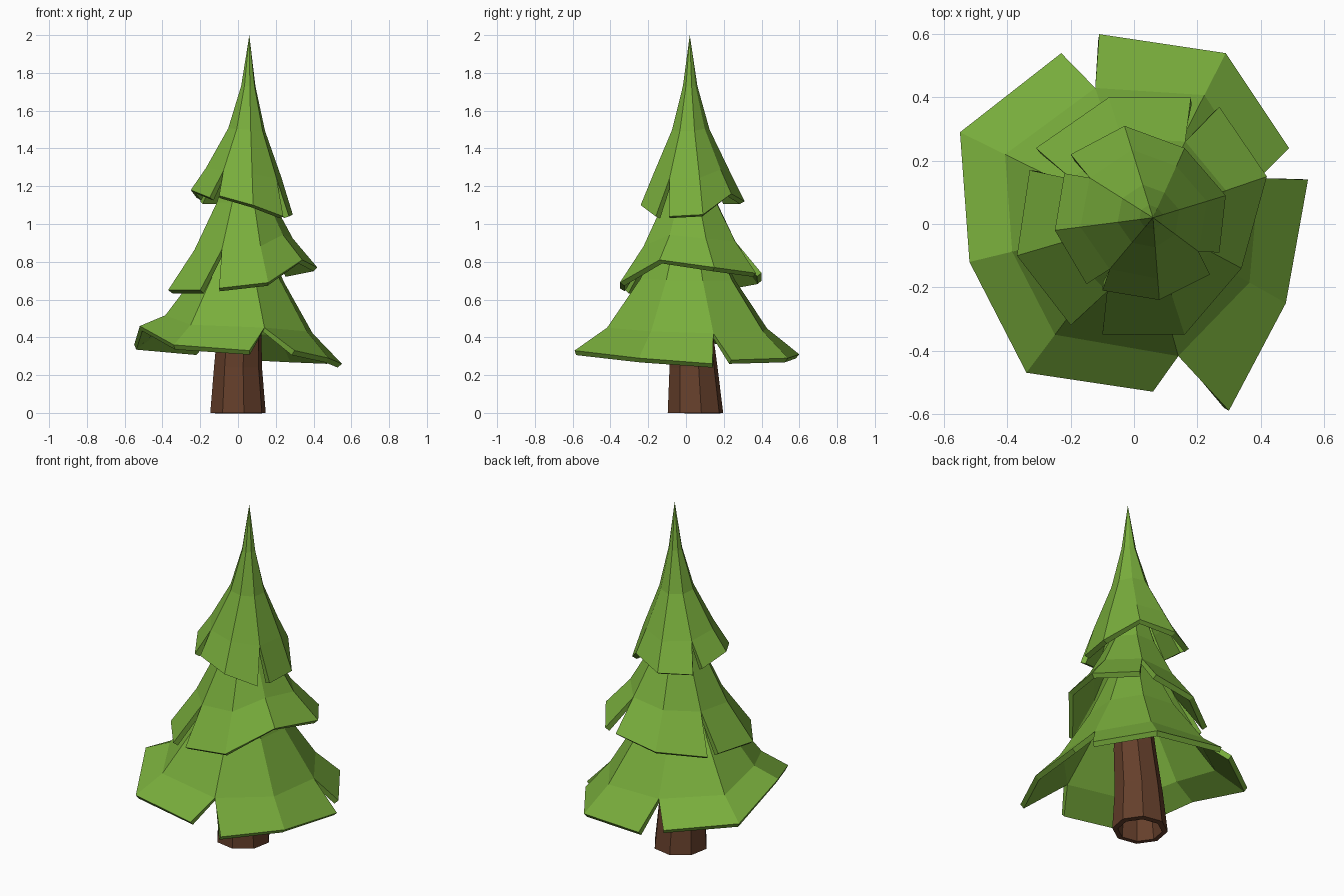
import bpy, bmesh
from math import sin, cos, radians
from mathutils import Vector

if "Cube" in bpy.data.objects:
    bpy.data.objects.remove(bpy.data.objects["Cube"])


def material(name, rgb):
    m = bpy.data.materials.new(name)
    m.diffuse_color = (*rgb, 1)
    m.use_nodes = True
    m.node_tree.nodes["Principled BSDF"].inputs["Base Color"].default_value = m.diffuse_color
    return m


GREEN = material("needle_green", (0.19, 0.42, 0.045))
BROWN = material("bark_brown", (0.13, 0.05, 0.024))


def finish(name, bm, mat, thickness):
    bmesh.ops.remove_doubles(bm, verts=bm.verts, dist=0.0005)
    me = bpy.data.meshes.new(name)
    bm.to_mesh(me)
    bm.free()
    ob = bpy.data.objects.new(name, me)
    bpy.context.collection.objects.link(ob)
    me.materials.append(mat)
    mod = ob.modifiers.new("thickness", 'SOLIDIFY')
    mod.thickness = thickness
    mod.offset = -1
    return ob


def skirt(name, flaps, axis, rows):
    """Flaps hang from a shared cone; rows are (scale, z, share of rim droop)."""
    bm = bmesh.new()
    pts = [p for f in flaps for p in f]
    mean = sum(p[2] for p in pts) / len(pts)
    for k, flap in enumerate(flaps):
        cols = []
        for i, p in enumerate(flap):
            p = Vector(p)
            # flap ends meet the neighbouring flap halfway, leaving a slit below
            q = p
            if i == 0:
                q = (p + Vector(flaps[k - 1][-1])) / 2
            elif i == len(flap) - 1:
                q = (p + Vector(flaps[(k + 1) % len(flaps)][0])) / 2
            col = [bm.verts.new(p)]
            for s, z, droop in rows:
                col.append(bm.verts.new((axis[0] * (1 - s) + q.x * s,
                                         axis[1] * (1 - s) + q.y * s,
                                         z + droop * (q.z - mean))))
            cols.append(col)
        for a, b in zip(cols, cols[1:]):
            for j in range(len(rows)):
                bm.faces.new((a[j], b[j], b[j + 1], a[j + 1]))
    return finish(name, bm, GREEN, 0.03)


# Lower branch tier: three flaps, listed counter-clockwise
skirt("lower_branches", [
    [(0.30, -0.59, 0.33), (0.48, -0.25, 0.29), (0.55, 0.14, 0.26)],
    [(0.49, 0.24, 0.28), (0.29, 0.54, 0.29), (-0.11, 0.60, 0.31)],
    [(-0.23, 0.54, 0.33), (-0.55, 0.29, 0.36), (-0.52, -0.12, 0.46),
     (-0.34, -0.47, 0.36), (0.06, -0.53, 0.33)],
], (0.02, 0.01), [(0.75, 0.45, 0.5), (0.44, 0.71, 0.2), (0.16, 1.05, 0)])

# Middle branch tier
skirt("middle_branches", [
    [(-0.10, -0.35, 0.66), (0.16, -0.35, 0.69), (0.34, -0.14, 0.81),
     (0.42, 0.15, 0.77), (0.27, 0.37, 0.74)],
    [(0.18, 0.40, 0.74), (-0.08, 0.40, 0.70), (-0.31, 0.24, 0.67)],
    [(-0.33, 0.17, 0.67), (-0.37, -0.10, 0.65), (-0.20, -0.32, 0.65)],
], (0.04, 0.02), [(0.66, 0.89, 0.5), (0.37, 1.12, 0.1), (0.15, 1.4, 0)])

# Top branch tier with pointed tip
skirt("top_branches", [
    [(-0.10, -0.21, 1.15), (0.08, -0.24, 1.10), (0.24, -0.16, 1.04)],
    [(0.27, -0.09, 1.04), (0.29, 0.09, 1.05), (0.16, 0.24, 1.16),
     (-0.03, 0.31, 1.12), (-0.20, 0.22, 1.12)],
    [(-0.22, 0.16, 1.14), (-0.25, -0.02, 1.18), (-0.15, -0.19, 1.14)],
], (0.06, 0.02), [(0.74, 1.27, 0.4), (0.36, 1.5, 0.1), (0.14, 1.73, 0), (0, 2.0, 0)])

# Hollow eight-sided trunk, tapering and leaning slightly
bm = bmesh.new()
rings = []
for x, y, z, r in [(0, 0.05, 0, 0.15), (0, 0.04, 0.24, 0.13),
                   (0.01, 0.02, 0.5, 0.115), (0.03, 0.02, 0.9, 0.08)]:
    rings.append([bm.verts.new((x + r * cos(radians(-78 + 45 * i)),
                                y + r * sin(radians(-78 + 45 * i)), z))
                  for i in range(8)])
for lo, hi in zip(rings, rings[1:]):
    for i in range(8):
        j = (i + 1) % 8
        bm.faces.new((lo[i], lo[j], hi[j], hi[i]))
bm.faces.new(rings[-1])
finish("trunk", bm, BROWN, 0.03)
